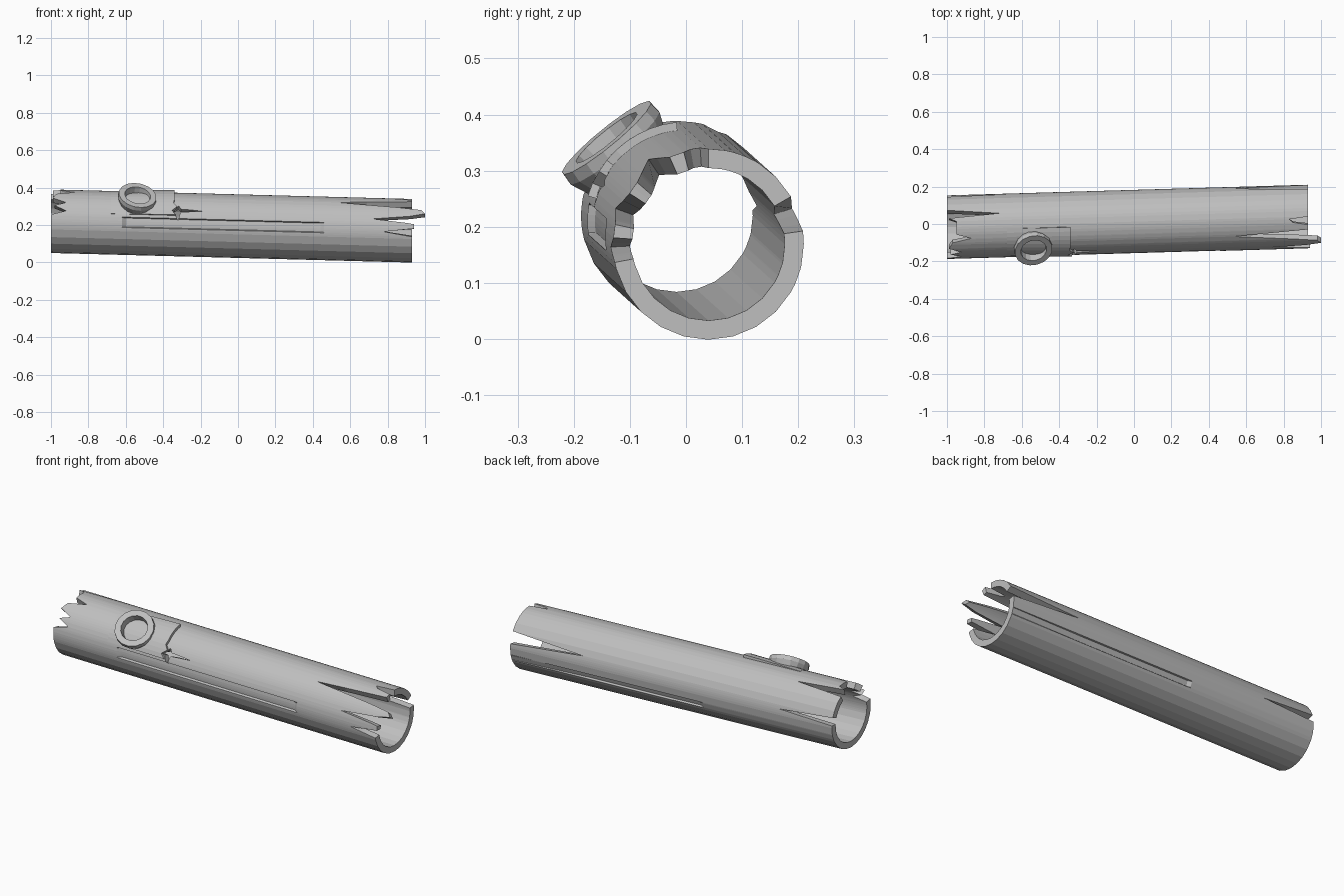
import bpy, bmesh, math
from mathutils import Vector

if "Cube" in bpy.data.objects:
    bpy.data.objects.remove(bpy.data.objects["Cube"])

wood = bpy.data.materials.new("weathered_grey")
wood.diffuse_color = (0.52, 0.52, 0.52, 1)
wood.use_nodes = True
wood.node_tree.nodes["Principled BSDF"].inputs["Base Color"].default_value = wood.diffuse_color


def log_point(x, deg, r):
    """Point around the slightly slanted log axis; 0 deg = back, 90 deg = top."""
    t = math.radians(deg)
    return Vector((x, -0.017 + (x + 1) * 0.0295 + r * math.cos(t),
                   0.22 - (x + 1) * 0.0265 + r * math.sin(t)))


def lerp_profile(profile, deg):
    for (a, xa), (b, xb) in zip(profile, profile[1:]):
        if a <= deg <= b:
            return xa + (xb - xa) * (deg - a) / max(b - a, 1e-6)
    return profile[-1][1]


def finish(bm, name):
    bmesh.ops.recalc_face_normals(bm, faces=bm.faces)
    me = bpy.data.meshes.new(name)
    bm.to_mesh(me)
    bm.free()
    me.materials.append(wood)
    ob = bpy.data.objects.new(name, me)
    bpy.context.collection.objects.link(ob)
    return ob


def shell(name, degs, left, right, stations, r_out, r_in, closed):
    """Thick curved wall whose two ends follow angle-to-length profiles."""
    bm = bmesh.new()
    loops = []
    for d in degs:
        xs = [lerp_profile(left, d)] + stations + [lerp_profile(right, d)]
        ring = [bm.verts.new(log_point(x, d, r_out(x, d))) for x in xs]
        ring += [bm.verts.new(log_point(x, d, r_in)) for x in reversed(xs)]
        loops.append(ring)
    pairs = list(zip(loops, loops[1:]))
    if closed:
        pairs.append((loops[-1], loops[0]))
    else:
        bm.faces.new(loops[0])
        bm.faces.new(loops[-1])
    for a, b in pairs:
        for i in range(len(a)):
            j = (i + 1) % len(a)
            bm.faces.new((a[i], a[j], b[j], b[i]))
    return finish(bm, name)


# Splintered end outlines: (angle, x)
left_end = [(0, -1), (4, -1), (11, -0.68), (18, -1), (58, -1), (67, -0.72), (74, -0.99),
            (80, -0.95), (104, -0.95), (112, -0.87), (120, -0.97), (133, -0.99),
            (143, -0.92), (150, -0.98), (160, -0.92), (168, -1), (360, -1)]
right_end = [(0, 0.93), (8, 0.93), (18, 0.5), (30, 0.93), (90, 0.93), (94, 0.83),
             (100, 0.85), (105, 0.93), (114, 0.93), (124, 0.53), (134, 0.86),
             (139, 0.98), (147, 1), (153, 0.92), (160, 0.72), (166, 0.9),
             (168, 0.94), (176, 0.94), (183, 0.78), (191, 0.93), (360, 0.93)]


# Outer bark, with a stripped sunken band at front and at back
def bark_radius(x, d):
    front = 170 <= d <= 187 and -0.61 < x < 0.45
    back = 336 <= d <= 346 and -0.21 < x < 0.49
    return 0.157 if front else 0.16 if back else 0.17


angles = {d for d, _ in left_end + right_end} | set(range(0, 360, 15))
angles |= {169, 170, 187, 188, 335, 336, 346, 347}
angles.discard(360)
log = shell("hollow_log", sorted(angles), left_end, right_end,
            [-0.62, -0.6, -0.22, -0.2, 0.44, 0.46, 0.485], bark_radius, 0.136, True)

# Raised bark panel, lifting towards its right edge
shell("bark_panel", [96 + 7.5 * i for i in range(10)],
      [(0, -0.68), (360, -0.68)],
      [(96, -0.34), (140, -0.34), (145, -0.36), (150, -0.31), (157, -0.36), (164, -0.33)],
      [-0.5], lambda x, d: 0.171 + 0.014 * min(1, (x + 0.68) / 0.3), 0.16, False)

# Star-shaped crack through the wall
bm = bmesh.new()
star = [(-0.40, 154), (-0.34, 157), (-0.32, 172), (-0.305, 157),
        (-0.19, 154), (-0.305, 151), (-0.32, 144), (-0.34, 151)]
rings = [[bm.verts.new(log_point(x, d, r)) for x, d in star] for r in (0.11, 0.21)]
for i in range(8):
    j = (i + 1) % 8
    bm.faces.new((rings[0][i], rings[0][j], rings[1][j], rings[1][i]))
for ring in rings:
    bm.faces.new(ring)
cutter = finish(bm, "crack_cutter")
cutter.hide_render = True
cutter.hide_set(True)
cut = log.modifiers.new("crack", 'BOOLEAN')
cut.object = cutter
cut.operation = 'DIFFERENCE'
cut.solver = 'EXACT'

# Knot ring: a short broken branch collar, tilted slightly to the right
bm = bmesh.new()
profile = [(0.085, -0.045), (0.104, 0.0), (0.102, 0.022), (0.070, 0.022), (0.060, -0.045)]
centre = Vector((-0.54, -0.128, 0.342))
rot = Vector((0.16, -0.63, 0.77)).to_track_quat('Z', 'Y')
rings = []
for i in range(16):
    t = math.tau * i / 16
    rings.append([bm.verts.new(centre + rot @ Vector((r * math.cos(t), r * math.sin(t), h)))
                  for r, h in profile])
for i in range(16):
    a, b = rings[i], rings[(i + 1) % 16]
    for k in range(5):
        m = (k + 1) % 5
        bm.faces.new((a[k], a[m], b[m], b[k]))
finish(bm, "knot_ring")
